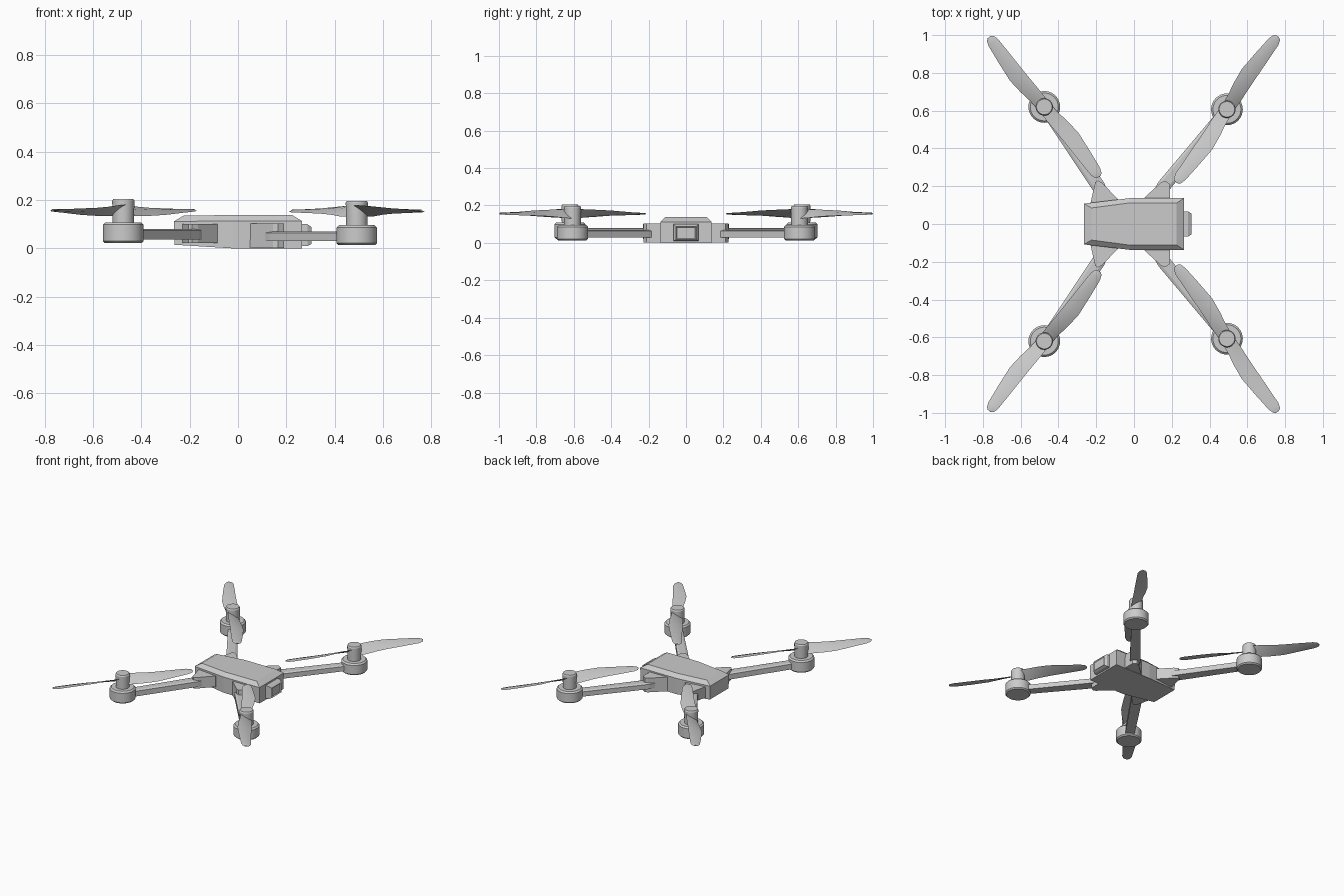
import bpy, bmesh, math
from mathutils import Vector, Matrix

if "Cube" in bpy.data.objects:
    bpy.data.objects.remove(bpy.data.objects["Cube"])


def finish(name, bm, mirror=True, smooth=False):
    """Turn a bmesh into an object, optionally mirrored across the long axis."""
    bmesh.ops.recalc_face_normals(bm, faces=bm.faces)
    mesh = bpy.data.meshes.new(name)
    bm.to_mesh(mesh)
    bm.free()
    ob = bpy.data.objects.new(name, mesh)
    bpy.context.collection.objects.link(ob)
    if mirror:
        mod = ob.modifiers.new("mirror", 'MIRROR')
        mod.use_axis = (False, True, False)
    if smooth:
        bpy.ops.object.select_all(action='DESELECT')
        ob.select_set(True)
        bpy.context.view_layer.objects.active = ob
        bpy.ops.object.shade_smooth_by_angle(angle=math.radians(30))
    return ob


def loft(bm, rings):
    """Skin a stack of equal-sized point rings and cap both ends."""
    vs = [[bm.verts.new(p) for p in r] for r in rings]
    n = len(vs[0])
    for a, b in zip(vs, vs[1:]):
        for i in range(n):
            j = (i + 1) % n
            bm.faces.new((a[i], a[j], b[j], b[i]))
    bm.faces.new(vs[0])
    bm.faces.new(vs[-1])


def outline(stations):
    """Closed symmetric outline from (x, half width, z) stations."""
    return ([(x, -w, z) for x, w, z in stations]
            + [(x, w, z) for x, w, z in reversed(stations)])


def turned(bm, x, y, profile, sides=32):
    """Round part from an (r, z) profile."""
    loft(bm, [[(x + r * math.cos(2 * math.pi * i / sides),
                y + r * math.sin(2 * math.pi * i / sides), z)
               for i in range(sides)] for r, z in profile])


# Body shell: tapered tail, sloped belly, chamfered lid
bm = bmesh.new()
loft(bm, [outline([(-.262, .105, .015), (-.02, .135, 0), (.265, .135, 0)]),
          outline([(-.265, .108, .112), (-.02, .137, .113), (.265, .137, .113)]),
          outline([(-.225, .085, .136), (-.02, .112, .138), (.225, .110, .138)])])
finish("body", bm, mirror=False)

# Camera block with a bevelled front and a recessed window
def yz_rect(x, w, z0, z1):
    return [(x, -w, z0), (x, w, z0), (x, w, z1), (x, -w, z1)]

bm = bmesh.new()
loft(bm, [yz_rect(.24, .066, .01, .102), yz_rect(.287, .066, .01, .100),
          yz_rect(.305, .054, .018, .088), yz_rect(.299, .048, .024, .082)])
finish("camera", bm, mirror=False)

# Arm brackets on the body sides
def bracket(name, pts, z0, z1):
    bm = bmesh.new()
    loft(bm, [[(x, y, z) for x, y in pts] for z in (z0, z1)])
    finish(name, bm)

bracket("right_bracket", [(.05, .10), (.05, .135), (.145, .222), (.165, .228),
                          (.19, .212), (.19, .10)], .002, .103)
bracket("left_bracket", [(-.235, .09), (-.205, .222), (-.19, .230),
                         (-.165, .215), (-.085, .13), (-.085, .09)], .022, .100)

# Blade stations: distance from hub, straight edge, curved edge, pitch slope
BLADE = [(0, -.034, .034, .70), (.07, -.035, .040, .62), (.14, -.033, .051, .44),
         (.22, -.031, .058, .32), (.33, -.030, .047, .24), (.435, -.028, .034, .16),
         (.462, -.020, .024, .12), (.471, -.006, .012, .10)]


def rotor(side, x, y, angle, start, arm_z, motor_z, top, blade_z, pitch):
    # Arm with a pointed inner end and a ridged top
    bm = bmesh.new()
    a, b = Vector(start), Vector((x, y))
    d = (b - a).normalized()
    n = Vector((-d.y, d.x))
    z0, z1 = arm_z
    rings = []
    for p, w in ((a, .026), (a + d * .06, .036), (b, .030)):
        rings.append([(*(p + n * s * w), z)
                      for s, z in ((-1, z0), (1, z0), (1, z1 - .006),
                                   (.6, z1), (-.6, z1), (-1, z1 - .006))])
    loft(bm, rings)
    finish(side + "_arm", bm)

    # Motor can
    m0, m1 = motor_z
    bm = bmesh.new()
    turned(bm, x, y, [(.076, m0), (.084, m0 + .008), (.084, m1 - .010), (.074, m1)])
    finish(side + "_motor", bm, smooth=True)

    # Propeller shaft
    bm = bmesh.new()
    turned(bm, x, y, [(.044, m1 - .01), (.046, top - .008), (.041, top)])
    finish(side + "_shaft", bm, smooth=True)

    # Two twisted blades, half a turn apart
    bm = bmesh.new()
    for turn in (0, math.pi):
        m = Matrix.Translation((x, y, blade_z)) @ Matrix.Rotation(angle + turn, 4, 'Z')
        rings = []
        for u, v0, v1, k in BLADE:
            vm, k = (v0 + v1) / 2, k * pitch
            rings.append([m @ Vector((u, v, k * v + t)) for v, t in
                          ((v0, 0), (vm, -.003), (v1, 0), (vm, .006))])
        loft(bm, rings)
    finish(side + "_propeller", bm, smooth=True)


rotor("right", .492, .607, math.radians(55), (.12, .155),
      (.030, .070), (.014, .096), .197, .154, 1)
rotor("left", -.475, .620, math.radians(128), (-.155, .150),
      (.037, .080), (.022, .108), .205, .158, -1)
